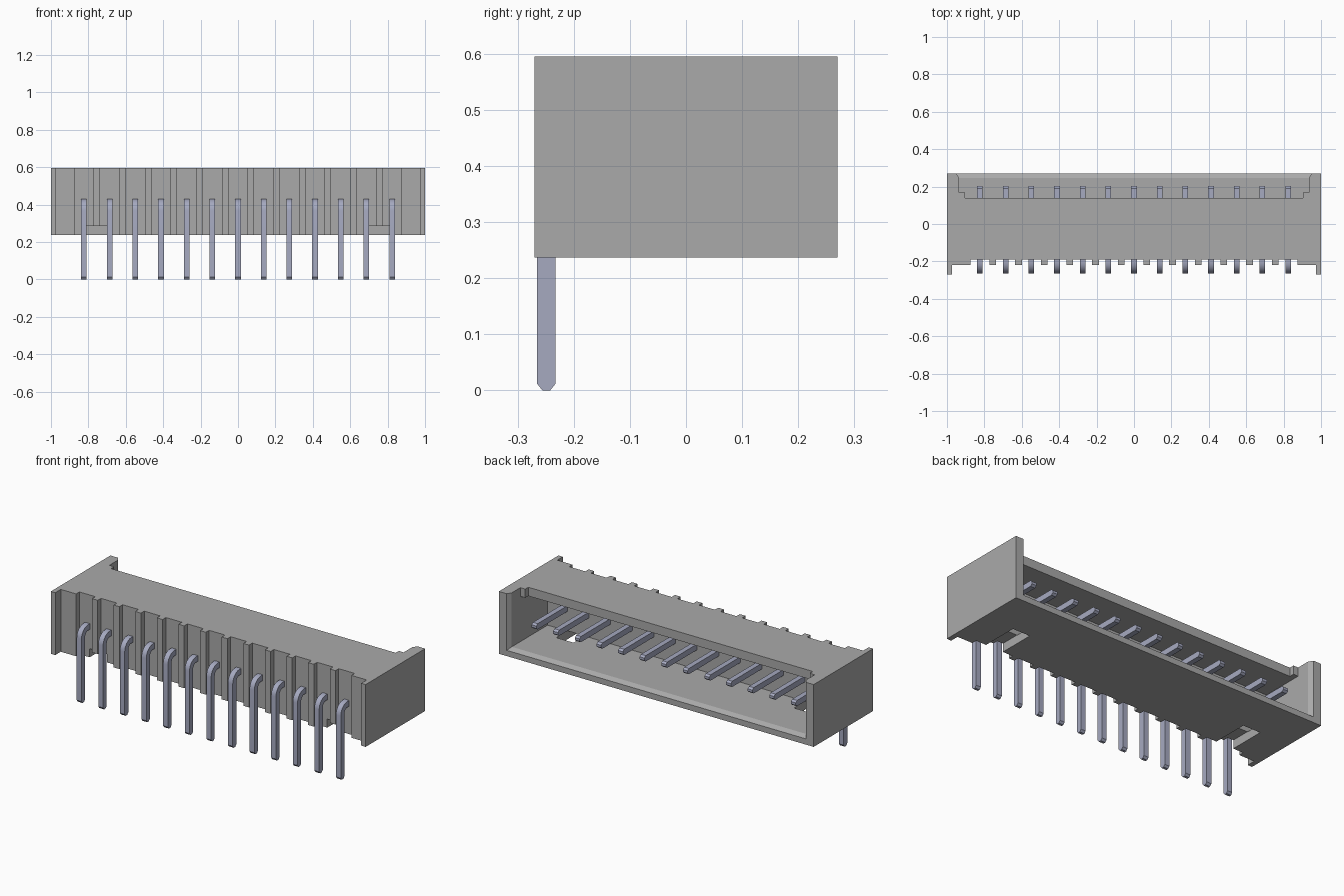
import bpy, bmesh, math

cube = bpy.data.objects.get("Cube")
if cube:
    bpy.data.objects.remove(cube, do_unlink=True)

PITCH, PINS = 0.1373, 13
BOTTOM, TOP = 0.237, 0.595
FLOOR, CEILING = 0.285, 0.545


def material(name, color):
    mat = bpy.data.materials.new(name)
    mat.use_nodes = True
    mat.diffuse_color = color
    mat.node_tree.nodes["Principled BSDF"].inputs["Base Color"].default_value = color
    return mat


housing_grey = material("housing grey", (0.40, 0.40, 0.40, 1))
pin_metal = material("pin metal", (0.38, 0.40, 0.53, 1))


def loft(name, rings, mat):
    """Closed solid through rings of matching points."""
    bm = bmesh.new()
    loops = [[bm.verts.new(p) for p in ring] for ring in rings]
    n = len(loops[0])
    for a, b in zip(loops, loops[1:]):
        for i in range(n):
            j = (i + 1) % n
            bm.faces.new((a[i], a[j], b[j], b[i]))
    bm.faces.new(loops[0])
    bm.faces.new(loops[-1])
    bmesh.ops.recalc_face_normals(bm, faces=bm.faces)
    mesh = bpy.data.meshes.new(name)
    bm.to_mesh(mesh)
    bm.free()
    mesh.materials.append(mat)
    obj = bpy.data.objects.new(name, mesh)
    bpy.context.collection.objects.link(obj)
    return obj


def prism(name, outline, z0, z1, mat):
    return loft(name, [[(x, y, z) for x, y in outline] for z in (z0, z1)], mat)


def mirrored(half):
    """Complete a left-hand outline with its mirror image."""
    return half + [(-x, y) for x, y in reversed(half)]


def cut(target, cutter):
    cutter.hide_render = True
    mod = target.modifiers.new("cut", "BOOLEAN")
    mod.operation, mod.solver, mod.object = "DIFFERENCE", "EXACT", cutter
    bpy.context.view_layer.objects.active = target
    bpy.ops.object.modifier_apply(modifier=mod.name)
    bpy.data.objects.remove(cutter, do_unlink=True)


# Housing outline: end posts, shoulders and a rib between each pair of pins
WALL, RIB = -0.19, -0.22
outline = [(-1, 0.27), (-1, -0.27), (-0.972, -0.27), (-0.972, RIB),
           (-0.875, RIB), (-0.875, WALL)]
for i in range(PINS - 1):
    c = (i - (PINS - 2) / 2) * PITCH
    outline += [(c - 0.018, WALL), (c - 0.018, RIB), (c + 0.018, RIB), (c + 0.018, WALL)]
outline += [(-x, y) for x, y in reversed(outline[:6])]
housing = prism("housing", outline, BOTTOM, TOP, housing_grey)

# Cavity open at the back with a flared mouth
cavity = []
for y, flare in ((-0.08, 0), (0.246, 0), (0.278, 0.02)):
    w, low = 0.935 + flare, FLOOR - flare
    cavity.append([(-w, y, low), (w, y, low), (w, y, CEILING), (-w, y, CEILING)])
cut(housing, loft("cavity_cutter", cavity, housing_grey))

# Stepped opening in the top wall
notch = mirrored([(-0.955, 0.278), (-0.935, 0.246), (-0.935, 0.168),
                  (-0.904, 0.168), (-0.904, 0.14)])
cut(housing, prism("notch_cutter", notch, CEILING - 0.02, TOP + 0.05, housing_grey))

# Slots in the floor near both ends
for side in (-1, 1):
    slot = [(side * x, y) for x, y in ((0.70, -0.25), (0.81, -0.25), (0.81, 0.02), (0.70, 0.02))]
    cut(housing, prism("slot_cutter", slot, BOTTOM - 0.05, FLOOR + 0.001, housing_grey))

# Bent pins: centreline with half thickness, swept as a flat side profile
HALF, ARM_Z, LEG_Y = 0.0165, 0.414, -0.249
R = 0.045
path = [(LEG_Y, 0, 0, 0.007), (LEG_Y, 0.012, 0, HALF)]
for k in range(7):
    a = math.pi / 2 * k / 6
    path.append((LEG_Y + R * (1 - math.cos(a)), ARM_Z - R * (1 - math.sin(a)), a, HALF))
path += [(0.191, ARM_Z, math.pi / 2, HALF), (0.203, ARM_Z, math.pi / 2, 0.007)]
for i in range(PINS):
    x = (i - (PINS - 1) / 2) * PITCH
    rings = []
    for y, z, a, h in path:
        dy, dz = -h * math.cos(a), h * math.sin(a)
        rings.append([(x - 0.015, y + dy, z + dz), (x + 0.015, y + dy, z + dz),
                      (x + 0.015, y - dy, z - dz), (x - 0.015, y - dy, z - dz)])
    pin = loft(f"pin_{i + 1}", rings, pin_metal)
    bpy.ops.object.select_all(action="DESELECT")
    pin.select_set(True)
    bpy.context.view_layer.objects.active = pin
    bpy.ops.object.shade_smooth_by_angle(angle=math.radians(30))
